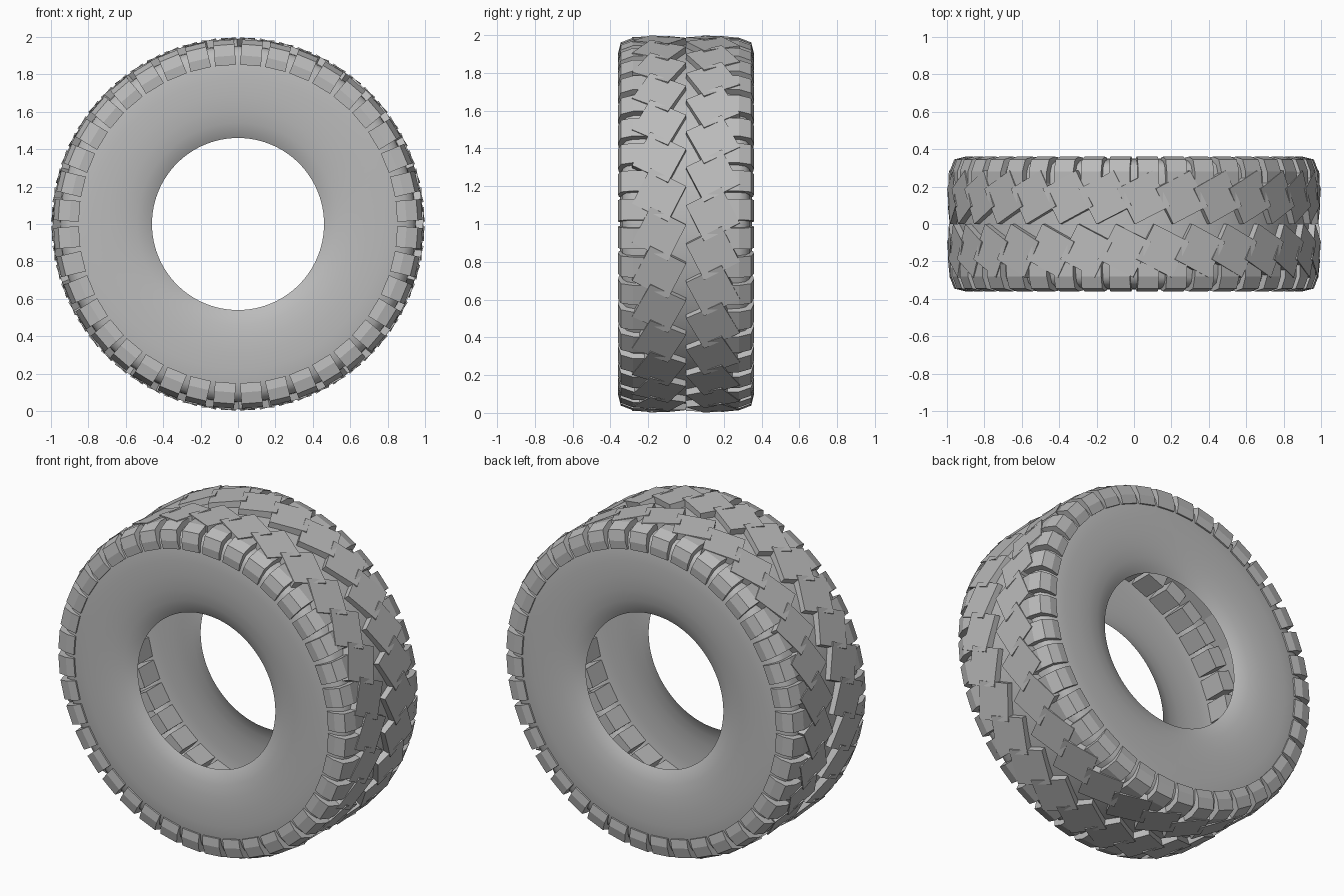
import bpy, bmesh, math
from mathutils import Matrix, Vector

cube = bpy.data.objects.get("Cube")
if cube:
    bpy.data.objects.remove(cube, do_unlink=True)

# Single rubber colour
rubber = bpy.data.materials.new("grey_rubber")
rubber.use_nodes = True
rubber.diffuse_color = (0.5, 0.5, 0.5, 1)
rubber.node_tree.nodes["Principled BSDF"].inputs["Base Color"].default_value = (0.5, 0.5, 0.5, 1)

HUB = Vector((0, 0, 1))
SHOULDER_COUNT = 40
TREAD_COUNT = 30


def finish(bm, name, smooth=None):
    bm.normal_update()
    mesh = bpy.data.meshes.new(name)
    bm.to_mesh(mesh)
    bm.free()
    mesh.materials.append(rubber)
    obj = bpy.data.objects.new(name, mesh)
    bpy.context.collection.objects.link(obj)
    if smooth:
        bpy.ops.object.select_all(action="DESELECT")
        obj.select_set(True)
        bpy.context.view_layer.objects.active = obj
        bpy.ops.object.shade_smooth_by_angle(angle=math.radians(smooth))
    return obj


def add_prism(bm, outline, offset, placement):
    """Extrude an outline along the offset and put it in place."""
    bottom = [bm.verts.new(placement @ p) for p in outline]
    top = [bm.verts.new(placement @ (p + offset)) for p in outline]
    faces = [bm.faces.new(bottom), bm.faces.new(top)]
    for i in range(len(outline)):
        j = (i + 1) % len(outline)
        faces.append(bm.faces.new((bottom[i], bottom[j], top[j], top[i])))
    bmesh.ops.recalc_face_normals(bm, faces=faces)


def around_axle(angle):
    return Matrix.Translation(HUB) @ Matrix.Rotation(angle, 4, "Y")


# Carcass: open thin shell, spun around the axle
half = [(0.30, 0.46), (0.317, 0.49), (0.333, 0.54), (0.345, 0.61), (0.35, 0.69),
        (0.35, 0.78), (0.345, 0.85), (0.335, 0.90), (0.315, 0.935), (0.28, 0.95), (0.2, 0.955)]
profile = half + [(-y, r) for y, r in reversed(half)]
bm = bmesh.new()
verts = [bm.verts.new((0, y, r + 1)) for y, r in profile]
edges = [bm.edges.new(pair) for pair in zip(verts, verts[1:])]
bmesh.ops.spin(bm, geom=verts + edges, cent=HUB, axis=(0, 1, 0),
               angle=math.tau, steps=120, use_merge=True)
bmesh.ops.remove_doubles(bm, verts=bm.verts, dist=0.0001)
bmesh.ops.recalc_face_normals(bm, faces=bm.faces)
if sum(f.normal.dot(f.calc_center_median() - HUB) for f in bm.faces) < 0:
    bmesh.ops.reverse_faces(bm, faces=bm.faces)
finish(bm, "tyre_carcass", 40)

# Shoulder blocks and overlapping tilted tread plates on each side
block = [(0.2, 0.85), (0.355, 0.85), (0.36, 0.90), (0.345, 0.96), (0.28, 0.985), (0.2, 0.985)]
block_width = 0.112
plate_size = 0.213
tilt = math.radians(27)
plate_base, plate_height = 0.935, 0.054

for name, side in (("front", -1), ("back", 1)):
    bm = bmesh.new()
    outline = [Vector((-block_width / 2, side * y, r)) for y, r in block]
    for i in range(SHOULDER_COUNT):
        turn = around_axle((i + 0.5) * math.tau / SHOULDER_COUNT)
        add_prism(bm, outline, Vector((block_width, 0, 0)), turn)
    finish(bm, name + "_shoulder_blocks")

    bm = bmesh.new()
    h = plate_size / 2
    square = [Vector(c) for c in ((-h, -h, 0), (h, -h, 0), (h, h, 0), (-h, h, 0))]
    stand = Matrix.Translation((0, side * 0.142, plate_base)) @ Matrix.Rotation(side * tilt, 4, "Z")
    for i in range(TREAD_COUNT):
        turn = around_axle((i + 0.25 * side) * math.tau / TREAD_COUNT)
        add_prism(bm, square, Vector((0, 0, plate_height)), turn @ stand)
    finish(bm, name + "_tread_plates")
